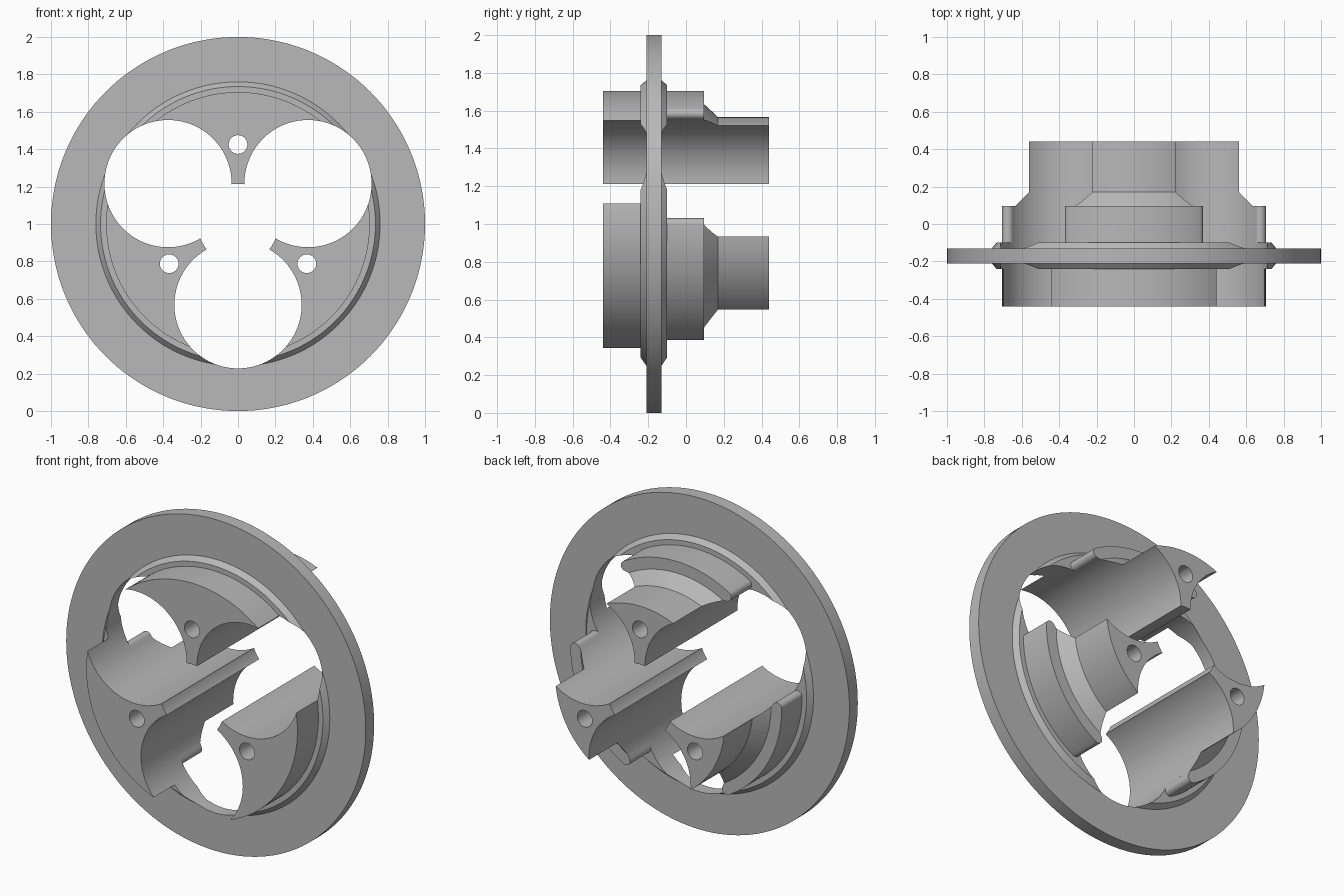
import bpy, bmesh, math
from mathutils import Vector

LOBE_D, LOBE_R = 0.432, 0.34      # three large bores
HOLE_D, HOLE_R = 0.425, 0.05      # three bolt holes
PAD_R, NUB_R = 0.705, 0.03        # rear pads and their rounded ends
THIRD = math.tau / 3

if "Cube" in bpy.data.objects:
    bpy.data.objects.remove(bpy.data.objects["Cube"], do_unlink=True)

grey = bpy.data.materials.new("plain grey")
grey.use_nodes = True
colour = (0.48, 0.48, 0.48, 1)
grey.diffuse_color = colour
grey.node_tree.nodes["Principled BSDF"].inputs["Base Color"].default_value = colour


def polar(r, a, y=0.0):
    """Point about the hub axis; angle runs clockwise from the top."""
    return Vector((r * math.sin(a), y, 1 + r * math.cos(a)))


def make_object(name, bm):
    bmesh.ops.recalc_face_normals(bm, faces=bm.faces)
    mesh = bpy.data.meshes.new(name)
    bm.to_mesh(mesh)
    bm.free()
    mesh.materials.append(grey)
    obj = bpy.data.objects.new(name, mesh)
    bpy.context.collection.objects.link(obj)
    return obj


def smooth(obj):
    bpy.ops.object.select_all(action='DESELECT')
    obj.select_set(True)
    bpy.context.view_layer.objects.active = obj
    bpy.ops.object.shade_smooth_by_angle(angle=math.radians(25))


def revolve(bm, profile, steps):
    rings = [[bm.verts.new(polar(r, i * math.tau / steps, y)) for r, y in profile]
             for i in range(steps)]
    n = len(profile)
    for i in range(steps):
        a, b = rings[i], rings[(i + 1) % steps]
        for j in range(n):
            k = (j + 1) % n
            bm.faces.new((a[j], a[k], b[k], b[j]))


def extrude(bm, outline, y0, y1):
    front = [bm.verts.new((p.x, y0, p.z)) for p in outline]
    back = [bm.verts.new((p.x, y1, p.z)) for p in outline]
    bm.faces.new(front)
    bm.faces.new(back)
    for i in range(len(outline)):
        j = (i + 1) % len(outline)
        bm.faces.new((front[i], front[j], back[j], back[i]))


def arc(centre, r, start, end, steps):
    return [centre + polar(r, start + (end - start) * i / steps) - polar(0, 0)
            for i in range(steps + 1)]


def bearing(v):
    return math.atan2(v.x, v.z)


# Hub and flange: one turned body, axis front to back
profile = [(0.215, -0.44), (0.705, -0.44), (0.705, -0.24), (0.735, -0.24),
           (0.76, -0.21), (1.0, -0.21), (1.0, -0.13), (0.76, -0.13),
           (0.735, -0.10), (0.635, -0.10), (0.635, 0.095), (0.566, 0.17),
           (0.566, 0.44), (0.215, 0.44)]
bm = bmesh.new()
revolve(bm, profile, 144)
body = make_object("flanged_hub", bm)

# Bores and bolt holes
bm = bmesh.new()
for i in range(3):
    for r, d, a, steps in ((LOBE_R, LOBE_D, THIRD / 2, 120), (HOLE_R, HOLE_D, 0, 32)):
        ring = arc(polar(d, a + i * THIRD), r, 0, math.tau, steps)[:-1]
        extrude(bm, ring, -0.6, 0.6)
cutter = make_object("bore_cutter", bm)
cutter.hide_render = True
mod = body.modifiers.new("bores", 'BOOLEAN')
mod.operation = 'DIFFERENCE'
mod.solver = 'EXACT'
mod.object = cutter
bpy.context.view_layer.update()
cut = body.evaluated_get(bpy.context.evaluated_depsgraph_get())
mesh = bpy.data.meshes.new_from_object(cut)
body.modifiers.clear()
body.data = mesh
bpy.data.objects.remove(cutter, do_unlink=True)
smooth(body)


def meet(r, reach):
    """Angle from a lug's middle at which radius r lies at reach from a bore centre."""
    c = (r * r + LOBE_D ** 2 - reach ** 2) / (2 * r * LOBE_D)
    return THIRD / 2 - math.acos(c)


# Rear pads: bands around each lug with rounded tips
nub_angle = meet(PAD_R - NUB_R, LOBE_R + NUB_R)
tip_angle = meet(0.635, LOBE_R)
nub = polar(PAD_R - NUB_R, nub_angle)
lobe = polar(LOBE_D, THIRD / 2)
tip = polar(0.635, tip_angle)
half = arc(polar(0, 0), PAD_R, 0, nub_angle, 20)
half += arc(nub, NUB_R, nub_angle, bearing(lobe - nub), 14)[1:]
half += arc(lobe, LOBE_R, bearing(nub - lobe), bearing(tip - lobe), 3)[1:]
half += arc(polar(0, 0), 0.625, tip_angle - 0.035, 0, 16)
mirrored = [Vector((-p.x, p.y, p.z)) for p in reversed(half[1:-1])]
outline = half + mirrored
for i, name in enumerate(("top_pad", "left_pad", "right_pad")):
    turned = [polar(math.hypot(p.x, p.z - 1), bearing(p - polar(0, 0)) + i * THIRD)
              for p in outline]
    bm = bmesh.new()
    extrude(bm, turned, -0.12, 0.095)
    smooth(make_object(name, bm))
